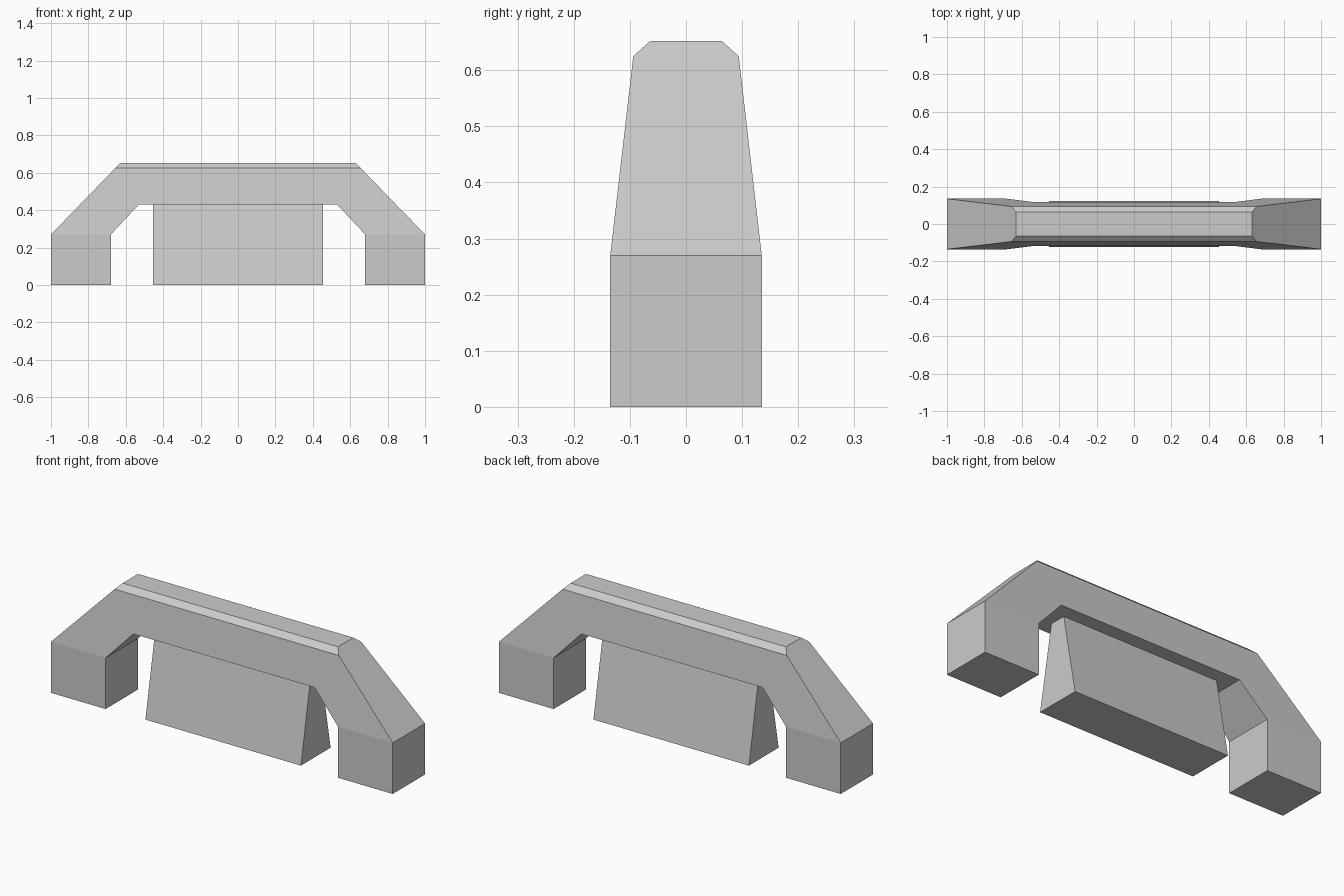
import bpy, bmesh
from mathutils import Vector

cube = bpy.data.objects.get("Cube")
if cube:
    bpy.data.objects.remove(cube, do_unlink=True)

grey = bpy.data.materials.new("plain grey")
GREY = (0.6, 0.6, 0.6, 1.0)
grey.diffuse_color = GREY
grey.use_nodes = True
grey.node_tree.nodes["Principled BSDF"].inputs["Base Color"].default_value = GREY


def finish(name, bm):
    bmesh.ops.recalc_face_normals(bm, faces=bm.faces)
    mesh = bpy.data.meshes.new(name)
    bm.to_mesh(mesh)
    bm.free()
    mesh.materials.append(grey)
    obj = bpy.data.objects.new(name, mesh)
    bpy.context.collection.objects.link(obj)
    return obj


def half_depth(z):
    """The sides are upright on the legs and lean inwards above them."""
    return 0.135 - max(0, z - 0.27) * 0.041 / 0.355


# Arch: four-cornered sections lofted from foot to foot
half = [((1, 0), (0.68, 0)),              # foot
        ((1, 0.27), (0.68, 0.27)),        # shoulder
        ((0.656, 0.625), (0.53, 0.43))]   # crown corner
path = half + [tuple((-x, z) for x, z in s) for s in reversed(half)]

bm = bmesh.new()
rings = []
for (ox, oz), (ix, iz) in path:
    ow, iw = half_depth(oz), half_depth(iz)
    corners = [(ox, -ow, oz), (ox, ow, oz), (ix, iw, iz), (ix, -iw, iz)]
    rings.append([bm.verts.new(c) for c in corners])
for a, b in zip(rings, rings[1:]):
    for i in range(4):
        j = (i + 1) % 4
        bm.faces.new((a[i], a[j], b[j], b[i]))
bm.faces.new(rings[0])
bm.faces.new(rings[-1])
bmesh.ops.recalc_face_normals(bm, faces=bm.faces)

# Chamfered cap raised from the crown's top face
top = max(bm.faces, key=lambda f: f.calc_center_median().z)
cap = bmesh.ops.extrude_discrete_faces(bm, faces=[top])["faces"][0]
for v in cap.verts:
    v.co = Vector((v.co.x * 0.63 / 0.656, v.co.y * 0.064 / 0.094, 0.652))
bmesh.ops.remove_doubles(bm, verts=bm.verts, dist=0.0001)
finish("arch", bm)

# Centre wedge: a block that narrows towards the underside of the arch
bm = bmesh.new()
bmesh.ops.create_cube(bm, size=1)
for v in bm.verts:
    upper = v.co.z > 0
    depth = 0.044 if upper else 0.124
    v.co = Vector((v.co.x * 0.91, v.co.y * 2 * depth, 0.43 if upper else 0))
finish("centre_wedge", bm)
